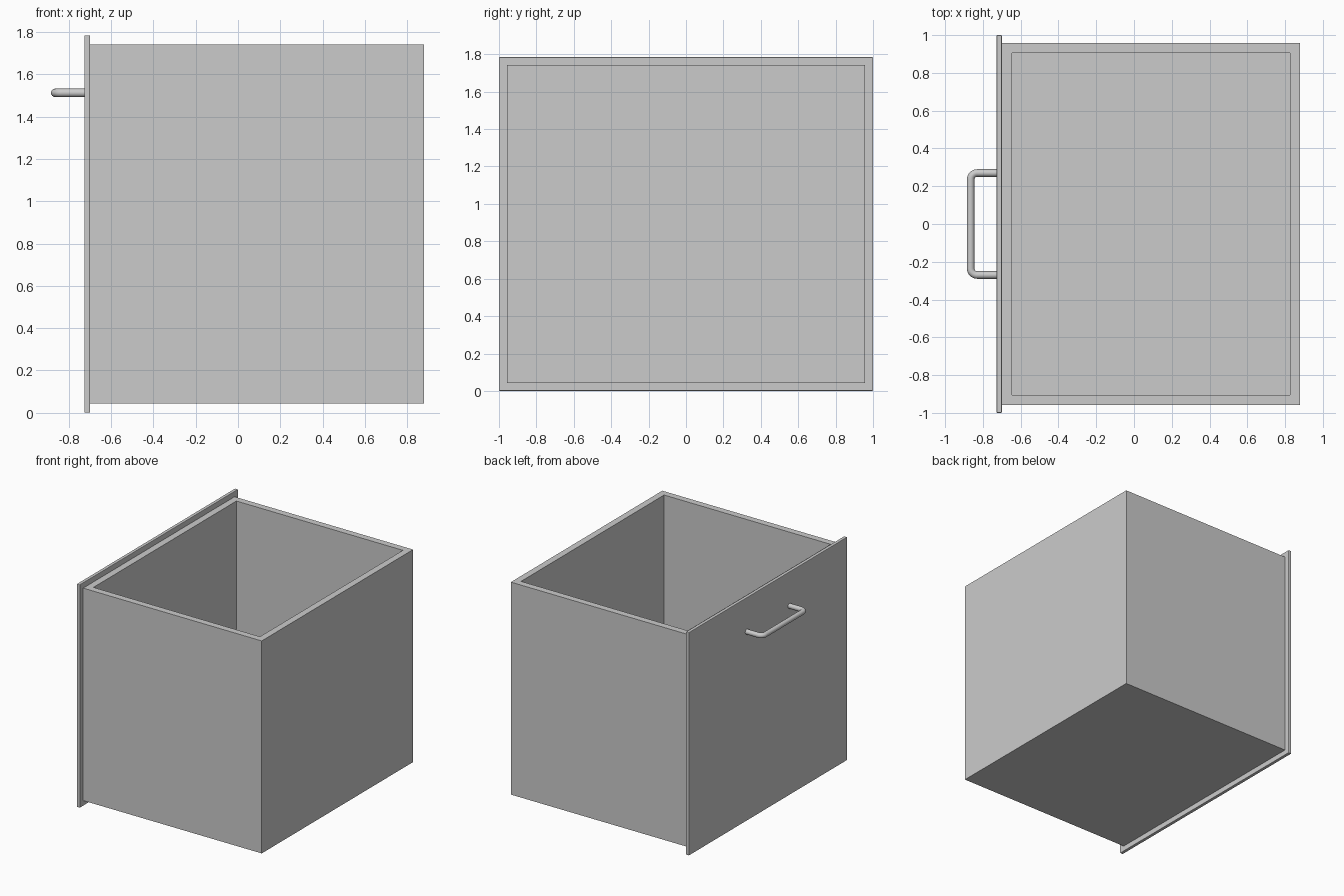
import bpy, bmesh, math
from mathutils import Matrix, Vector

if "Cube" in bpy.data.objects:
    bpy.data.objects.remove(bpy.data.objects["Cube"])


def block(name, lo, hi):
    """Axis-aligned block between two corners."""
    lo, hi = Vector(lo), Vector(hi)
    bm = bmesh.new()
    bmesh.ops.create_cube(bm, size=1, matrix=Matrix.Translation((lo + hi) / 2)
                          @ Matrix.Diagonal((*(hi - lo), 1)))
    mesh = bpy.data.meshes.new(name)
    bm.to_mesh(mesh)
    bm.free()
    obj = bpy.data.objects.new(name, mesh)
    bpy.context.collection.objects.link(obj)
    return obj


# Open-topped drawer box: inset the top face and sink it to the floor
WALL, FLOOR = 0.053, 0.05
BOTTOM, TOP = 0.042, 1.742
box = block("drawer_box", (-0.70, -0.957, BOTTOM), (0.88, 0.957, TOP))
bm = bmesh.new()
bm.from_mesh(box.data)
top = max(bm.faces, key=lambda f: f.calc_center_median().z)
bmesh.ops.inset_region(bm, faces=[top], thickness=WALL, use_even_offset=True)
sunk = bmesh.ops.extrude_face_region(bm, geom=[top])["geom"]
bmesh.ops.translate(bm, vec=(0, 0, BOTTOM + FLOOR - TOP),
                    verts=[v for v in sunk if isinstance(v, bmesh.types.BMVert)])
if top.is_valid:
    bmesh.ops.delete(bm, geom=[top], context='FACES_ONLY')
bmesh.ops.recalc_face_normals(bm, faces=bm.faces)
bm.to_mesh(box.data)
bm.free()

# Overlapping front panel with slightly eased edges
panel = block("front_panel", (-0.727, -1, 0), (-0.70, 1, 1.785))
bev = panel.modifiers.new("eased_edges", 'BEVEL')
bev.width = 0.004
bev.segments = 2

# Bent-rod pull handle: straight legs, rounded corners, round section
REACH, HALF, BEND, Z = -0.865, 0.27, 0.035, 1.513
half_path = [(-0.715, HALF)]
for i in range(9):
    a = math.radians(90 + 90 * i / 8)
    half_path.append((REACH + BEND + BEND * math.cos(a),
                      HALF - BEND + BEND * math.sin(a)))
path = half_path + [(x, -y) for x, y in reversed(half_path)]
curve = bpy.data.curves.new("pull_handle", 'CURVE')
curve.dimensions = '3D'
curve.bevel_depth = 0.02
curve.bevel_resolution = 6
curve.use_fill_caps = True
spline = curve.splines.new('POLY')
spline.points.add(len(path) - 1)
for p, (x, y) in zip(spline.points, path):
    p.co = (x, y, Z, 1)
spline.use_smooth = True
handle = bpy.data.objects.new("pull_handle", curve)
bpy.context.collection.objects.link(handle)
bpy.context.view_layer.objects.active = handle
handle.select_set(True)
bpy.ops.object.convert(target='MESH')
bpy.ops.object.shade_smooth_by_angle(angle=math.radians(40))
